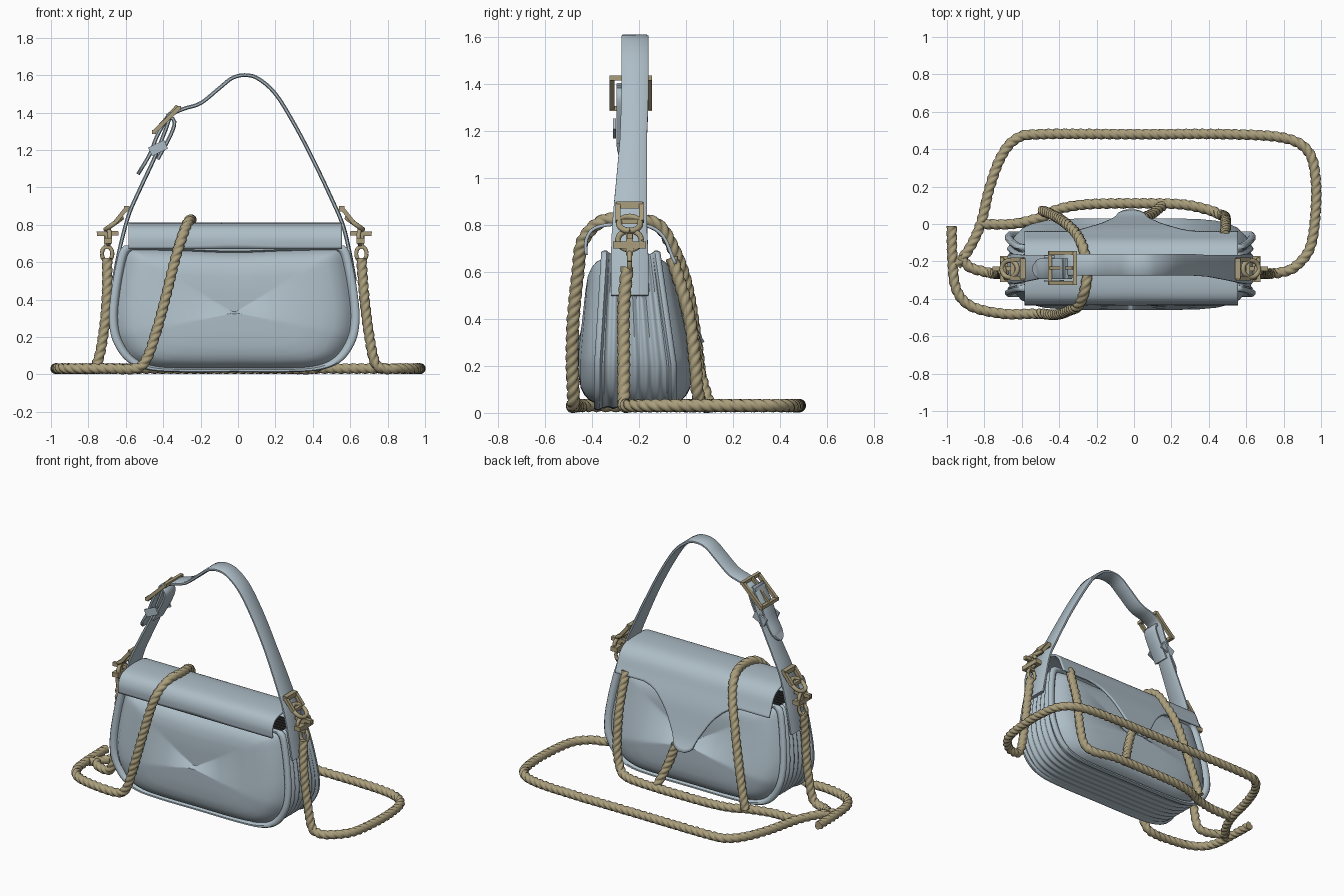
import bpy, bmesh, math
from mathutils import Vector, Matrix, Quaternion

cube = bpy.data.objects.get("Cube")
if cube:
    bpy.data.objects.remove(cube)


def material(name, rgb, rough=0.6):
    m = bpy.data.materials.new(name)
    m.use_nodes = True
    m.diffuse_color = (*rgb, 1)
    b = m.node_tree.nodes["Principled BSDF"]
    b.inputs["Base Color"].default_value = (*rgb, 1)
    b.inputs["Roughness"].default_value = rough
    return m


LEATHER = material("blue grey leather", (0.42, 0.51, 0.57))
TAN = material("tan rope and metal", (0.40, 0.34, 0.20))
DARK = material("dark lining", (0.01, 0.01, 0.01))
CX, CY = -0.02, -0.215      # centre of the bag body


def finish(name, bm, mats, angle=40):
    bmesh.ops.recalc_face_normals(bm, faces=bm.faces[:])
    me = bpy.data.meshes.new(name)
    bm.to_mesh(me)
    bm.free()
    for m in mats:
        me.materials.append(m)
    me.shade_smooth()
    me.set_sharp_from_angle(angle=math.radians(angle))
    ob = bpy.data.objects.new(name, me)
    bpy.context.collection.objects.link(ob)
    return ob


def spline(pts, step, closed=False):
    """Evenly spaced points on a smooth curve through pts."""
    P = [Vector(p) for p in pts]
    n = len(P)
    get = (lambda i: P[i % n]) if closed else (lambda i: P[max(0, min(n - 1, i))])
    fine = []
    for i in range(n if closed else n - 1):
        a, b, c, d = (get(i + k) for k in (-1, 0, 1, 2))
        for k in range(24):
            t = k / 24
            fine.append(0.5 * (2 * b + (c - a) * t + (2 * a - 5 * b + 4 * c - d) * t * t
                               + (3 * b - a - 3 * c + d) * t ** 3))
    fine.append(P[0] if closed else P[-1])
    cum = [0]
    for a, b in zip(fine, fine[1:]):
        cum.append(cum[-1] + (b - a).length)
    count = max(2, round(cum[-1] / step))
    out, j = [], 0
    for k in range(count + 1):
        s = cum[-1] * k / count
        while j < len(cum) - 2 and cum[j + 1] < s:
            j += 1
        out.append(fine[j].lerp(fine[j + 1], (s - cum[j]) / max(cum[j + 1] - cum[j], 1e-9)))
    return out[:-1] if closed else out


def skin(bm, rings):
    """Join rings of vertices into a capped tube."""
    rows = [[bm.verts.new(p) for p in r] for r in rings]
    n = len(rows[0])
    for a, b in zip(rows, rows[1:]):
        for i in range(n):
            bm.faces.new((a[i], a[(i + 1) % n], b[(i + 1) % n], b[i]))
    bm.faces.new(rows[0][::-1])
    bm.faces.new(rows[-1])


def sweep(name, pts, section, mat, step, start=(0, 1, 0), angle=40):
    """Sweep section(distance, fraction) along a smooth path."""
    path = spline(pts, step)
    side, last, rings = Vector(start), None, []
    for i, p in enumerate(path):
        t = (path[min(i + 1, len(path) - 1)] - path[max(i - 1, 0)]).normalized()
        if last:
            side = last.rotation_difference(t) @ side
        side = (side - t * side.dot(t)).normalized()
        up, last = t.cross(side), t
        rings.append([p + side * a + up * b for a, b in section(i * step, i / (len(path) - 1))])
    bm = bmesh.new()
    skin(bm, rings)
    return finish(name, bm, [mat], angle)


def rope(name, pts, r=0.029):
    def section(s, f):
        out = []
        for k in range(18):
            a = math.tau * k / 18
            q = r * (0.78 + 0.22 * abs(math.cos(1.5 * a)))
            w = a + math.tau * s / 0.13
            out.append((q * math.cos(w), q * math.sin(w)))
        return out
    sweep(name, pts, section, TAN, 0.009, (0.3, 0.5, 0.8), 60)


def ribbon(name, pts, width, thick=0.02, mat=LEATHER):
    def section(s, f):
        w, h = width(f) / 2, thick / 2
        return [(-w, -h * .5), (-w + .006, -h), (w - .006, -h), (w, -h * .5),
                (w, h * .5), (w - .006, h), (-w + .006, h), (-w, h * .5)]
    return sweep(name, [(x, y, z) for x, y, z in pts], section, mat, 0.02)


# ---- bag body: domed panels, raised rims and a pleated gusset ----
half = [(0.3, .012), (.47, .025), (.58, .075), (.65, .18), (.67, .3), (.657, .45),
        (.63, .6), (.605, .675), (.56, .69), (.3, .685)]
loop = [(0, 0, .012)] + [(x, 0, z) for x, z in half] + [(0, 0, .675)]
loop += [(-x, 0, z) for x, z in reversed(half)]
outline = spline(loop, 0.025, True)
panel = [(.02, .085), (.3, .085), (.55, .082), (.7, .073), (.8, .057), (.87, .036), (.91, .008),
         (.93, -.006), (.94, .008), (.955, .016), (.985, .016), (1, .006), (1, -.008), (.975, -.018)]
layers = [(s, -1, -d) for s, d in panel]
for i in range(1, 40):
    f = -0.88 + 1.76 * i / 40
    layers.append((.972 + .011 * math.cos(f / .88 * math.pi * 6), f, 0))
layers += [(s, 1, d) for s, d in reversed(panel)]
rings = []
for s, f, d in layers:
    ring = []
    for p in outline:
        k = min(1, max(0, (p.z - .2) / .49))
        front, back = -.16 + .03 * k, .16 - .07 * k
        y = CY + front + (back - front) * (f + 1) / 2 + d
        ring.append((CX + p.x * s, y, .33 + (p.z - .33) * s))
    rings.append(ring)
body = bmesh.new()
skin(body, rings)
body.normal_update()
for face in body.faces:
    c = face.calc_center_median()
    if c.z > .62 and abs(c.x - CX) < .57 and -.33 < c.y < -.15:
        face.material_index = 1
finish("bag_body", body, [LEATHER, DARK], 50)

# ---- flap: rolls over the top and narrows to a tongue at the back ----
profile = spline([(0, -.425, .672), (0, -.425, .735), (0, -.39, .785), (0, -.3, .803),
                  (0, -.17, .797), (0, -.10, .755), (0, -.06, .67), (0, -.02, .57),
                  (0, .012, .45), (0, .04, .36), (0, .075, .295)], 0.005)


def flap_end(a):
    if a < .08:
        return .36 - .065 * math.sqrt(1 - (a / .08) ** 2)
    t = min(1, (a - .08) / .29)
    return .36 + .27 * (1 - (1 - t) ** 2.2)


flap = bmesh.new()
cols = []
for i in range(115):
    x = -.57 + .01 * i
    zend = flap_end(abs(x))
    stop = max(j for j, p in enumerate(profile) if p.z >= zend)
    col = []
    for v in range(41):
        q = stop * v / 40
        j = min(int(q), len(profile) - 2)
        p = profile[j].lerp(profile[j + 1], q - j)
        col.append(flap.verts.new((x - .015, p.y, p.z)))
    cols.append(col)
for a, b in zip(cols, cols[1:]):
    for v in range(40):
        flap.faces.new((a[v], b[v], b[v + 1], a[v + 1]))
flap_ob = finish("flap", flap, [LEATHER], 50)
solid = flap_ob.modifiers.new("thickness", "SOLIDIFY")
solid.thickness, solid.offset = 0.014, 0

# ---- shoulder strap with its tail and keeper ----
arch = [(-.665, .5), (-.635, .66), (-.585, .85), (-.52, 1.0), (-.45, 1.15), (-.39, 1.3),
        (-.355, 1.385), (-.29, 1.42), (-.2, 1.45), (-.1, 1.53), (-.03, 1.585), (.04, 1.6),
        (.11, 1.58), (.2, 1.5), (.3, 1.34), (.4, 1.15), (.5, .94), (.56, .8), (.595, .66), (.625, .5)]
ribbon("shoulder_strap", [(x, -.218 - .022 * max(0, min(1, (1.3 - z) / .5)), z) for x, z in arch],
       lambda f: .115 + .045 * min(1, max(0, abs(f - .5) * 5 - 1.2)))
ribbon("strap_tail", [(-.36, -.24, 1.40), (-.43, -.24, 1.28), (-.47, -.24, 1.18), (-.535, -.24, 1.07)],
       lambda f: .11 * math.sqrt(max(.12, 1 - max(0, (f - .8) / .2) ** 2)))
ribbon("strap_fold", [(-.385, -.24, 1.385), (-.34, -.24, 1.355), (-.36, -.24, 1.28), (-.43, -.24, 1.15)],
       lambda f: .11)


# ---- metal fittings ----
def bar(bm, a, b, w, h):
    """Rectangular bar between two points."""
    a, b = Vector(a), Vector(b)
    m = (Matrix.Translation((a + b) / 2) @ (b - a).to_track_quat('X', 'Z').to_matrix().to_4x4()
         @ Matrix.Diagonal(((b - a).length, w, h, 1)))
    bmesh.ops.create_cube(bm, size=1, matrix=m)


def ring_pts(c, u, v, n=12):
    c, u, v = Vector(c), Vector(u), Vector(v)
    return [c + u * math.cos(math.tau * k / n) + v * math.sin(math.tau * k / n) for k in range(n + 1)]


def wire(name, pts, r):
    circle = [(r * math.cos(math.tau * k / 10), r * math.sin(math.tau * k / 10)) for k in range(10)]
    sweep(name, pts, lambda s, f: circle, TAN, 0.01, (.3, .5, .8), 60)


buckle = bmesh.new()
lo, hi = Vector((-.45, -.235, 1.295)), Vector((-.315, -.235, 1.425))
edge = Vector((0, .08, 0))
for e in (edge, -edge):
    bar(buckle, lo + e, hi + e, .022, .022)
for p in (lo, hi):
    bar(buckle, p - edge * 1.13, p + edge * 1.13, .022, .022)
bar(buckle, lo, hi + Vector((-.01, 0, .012)), .016, .016)
finish("strap_buckle", buckle, [TAN], 30)
keeper = bmesh.new()
for z in (-.065, .065):
    bar(keeper, (-.47, -.24 + z, 1.19), (-.385, -.24 + z, 1.23), .012, .05)
finish("strap_keeper", keeper, [LEATHER], 30)

for side, label in ((1, "left"), (-1, "right")):
    def at(x, y, z):
        return Vector((CX + side * x, -.24 + y, z))
    fit = bmesh.new()
    bar(fit, at(.575, -.055, .885), at(.575, .055, .885), .03, .03)
    for y in (-.05, .05):
        bar(fit, at(.575, y, .89), at(.635, y, .815), .022, .022)
    bar(fit, at(.63, -.05, .815), at(.63, .05, .815), .022, .022)
    bar(fit, at(.62, 0, .755), at(.735, 0, .752), .024, .024)
    bar(fit, at(.675, -.07, .715), at(.675, .07, .715), .045, .03)
    bar(fit, at(.675, 0, .77), at(.68, 0, .67), .03, .03)
    finish(label + "_clasp", fit, [TAN], 30)
    wire(label + "_upper_ring", ring_pts(at(.645, 0, .805), (side * .042, 0, -.03), (0, .045, 0)), .013)
    wire(label + "_hook", ring_pts(at(.675, 0, .735), (side * .01, .05, 0), (0, 0, .04)), .012)
    wire(label + "_lower_ring", ring_pts(at(.68, 0, .645), (side * .028, 0, 0), (0, 0, .038)), .011)

# ---- rope: hanging ends, large floor loop and the wraps round the bag ----
G = .031
rope("long_rope", [(.66, -.25, .62), (.672, -.265, .45), (.695, -.265, .25), (.73, -.265, .07),
                   (.78, -.26, G), (.86, -.23, G), (.94, -.13, G), (.97, .05, G), (.97, .25, G),
                   (.93, .39, G), (.8, .46, G), (.5, .48, G), (0, .48, G), (-.5, .48, G),
                   (-.63, .455, G), (-.71, .36, G), (-.77, .2, G), (-.82, 0, G), (-.88, -.13, G),
                   (-.95, -.22, G)])
rope("right_hanging_rope", [(-.70, -.25, .62), (-.70, -.265, .45), (-.715, -.265, .25),
                            (-.75, -.265, .07), (-.8, -.255, G), (-.88, -.23, G), (-.93, -.17, G)])
rope("wrapping_rope", [(-.975, -.01, G), (-.97, -.2, G), (-.95, -.35, G), (-.87, -.44, G),
                       (-.7, -.48, G), (-.55, -.48, G), (-.49, -.48, .08), (-.44, -.485, .22),
                       (-.39, -.48, .4), (-.34, -.46, .6), (-.3, -.44, .73), (-.265, -.36, .815),
                       (-.25, -.24, .825), (-.275, -.12, .80), (-.31, -.05, .69), (-.36, .0, .55),
                       (-.41, .035, .35), (-.46, .06, .15), (-.49, .07, .04)])
rope("back_rope", [(-.82, 0, G), (-.65, .0, G), (-.5, .035, G), (-.4, .08, G), (-.25, .105, G),
                   (0, .11, G), (.25, .105, G), (.4, .075, G), (.46, .05, .08), (.485, .04, .2),
                   (.49, .015, .4), (.49, -.025, .55), (.485, -.06, .66)])
rope("short_rope", [(.05, .035, .32), (.09, .05, .2), (.13, .08, .09), (.155, .1, G)])
